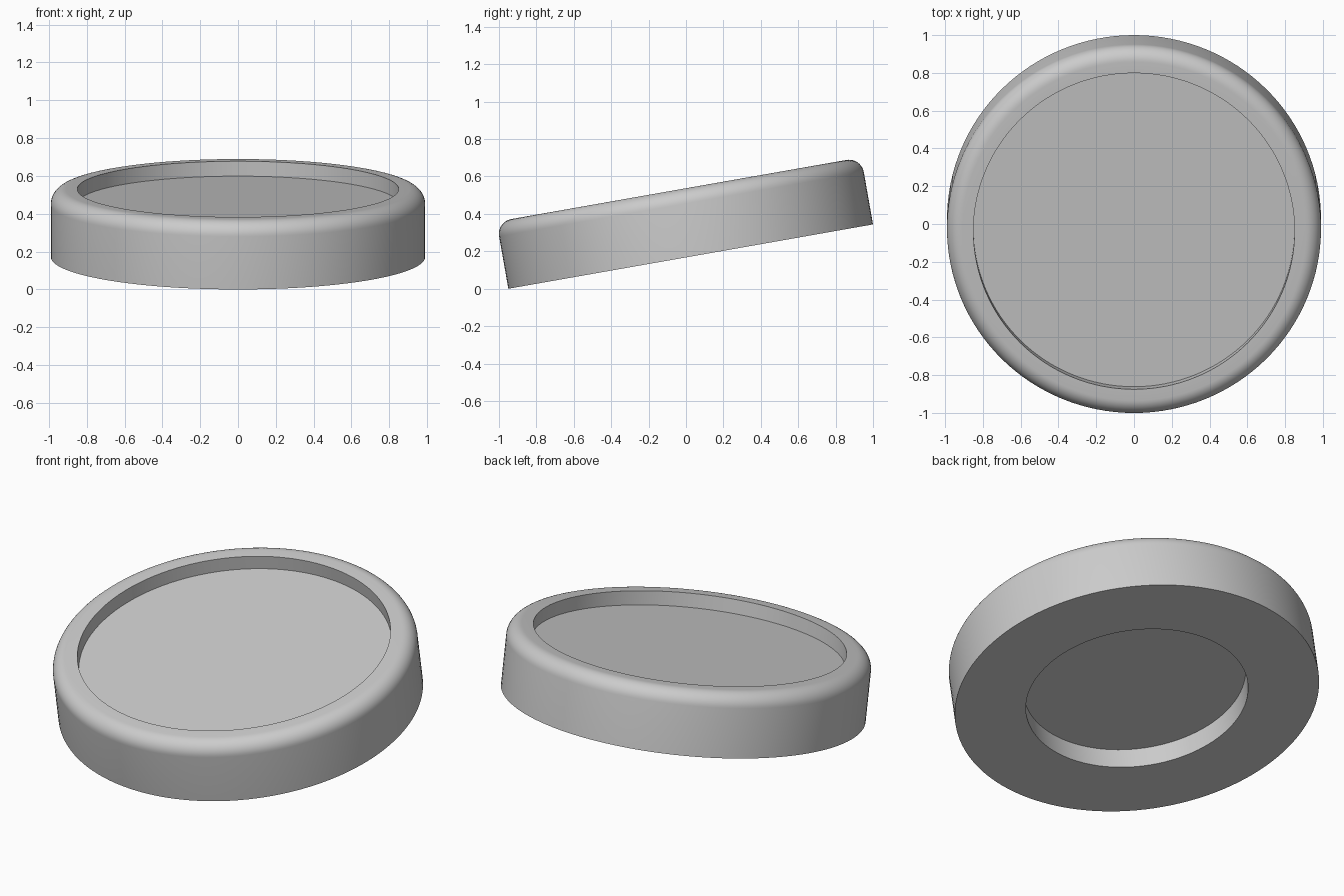
import bpy
import bmesh
from math import radians, sin, cos, pi
from mathutils import Matrix, Vector

cube = bpy.data.objects.get("Cube")
if cube:
    bpy.data.objects.remove(cube, do_unlink=True)

RADIUS, HEIGHT, FILLET = 0.99, 0.364, 0.08
DISH_RADIUS, DISH_DEPTH = 0.85, 0.08
BORE_RADIUS, BORE_DEPTH = 0.604, 0.12
TILT = radians(10)
SEGMENTS = 128

# Plain grey material
grey = bpy.data.materials.new("grey")
grey.use_nodes = True
colour = (0.6, 0.6, 0.6, 1)
grey.diffuse_color = colour
grey.node_tree.nodes["Principled BSDF"].inputs["Base Color"].default_value = colour

# Half section: underside recess, outer wall, rounded rim, top dish
section = [(0, BORE_DEPTH), (BORE_RADIUS, BORE_DEPTH), (BORE_RADIUS, 0), (RADIUS, 0)]
STEPS = 10
for i in range(STEPS + 1):
    a = pi / 2 * i / STEPS
    section.append((RADIUS - FILLET + FILLET * cos(a), HEIGHT - FILLET + FILLET * sin(a)))
floor = HEIGHT - DISH_DEPTH
section += [(DISH_RADIUS, HEIGHT), (DISH_RADIUS, floor), (0, floor)]

# Lathe the section round the axis
bm = bmesh.new()
verts = [bm.verts.new((r, 0, z)) for r, z in section]
edges = [bm.edges.new(pair) for pair in zip(verts, verts[1:])]
bmesh.ops.spin(bm, geom=verts + edges, cent=(0, 0, 0), axis=(0, 0, 1),
               angle=2 * pi, steps=SEGMENTS, use_duplicate=False)
bmesh.ops.remove_doubles(bm, verts=bm.verts, dist=0.0001)
bmesh.ops.recalc_face_normals(bm, faces=bm.faces)

# Tilt so the front edge of the base rests on the ground
place = Matrix.Translation(Vector((0, 1 - RADIUS * cos(TILT), RADIUS * sin(TILT))))
bm.transform(place @ Matrix.Rotation(TILT, 4, "X"))

mesh = bpy.data.meshes.new("dished_disc")
bm.to_mesh(mesh)
bm.free()
mesh.materials.append(grey)
disc = bpy.data.objects.new("dished_disc", mesh)
bpy.context.collection.objects.link(disc)

# Smooth walls and rim, keeping the sharp steps
bpy.ops.object.select_all(action="DESELECT")
disc.select_set(True)
bpy.context.view_layer.objects.active = disc
bpy.ops.object.shade_smooth_by_angle(angle=radians(30))
